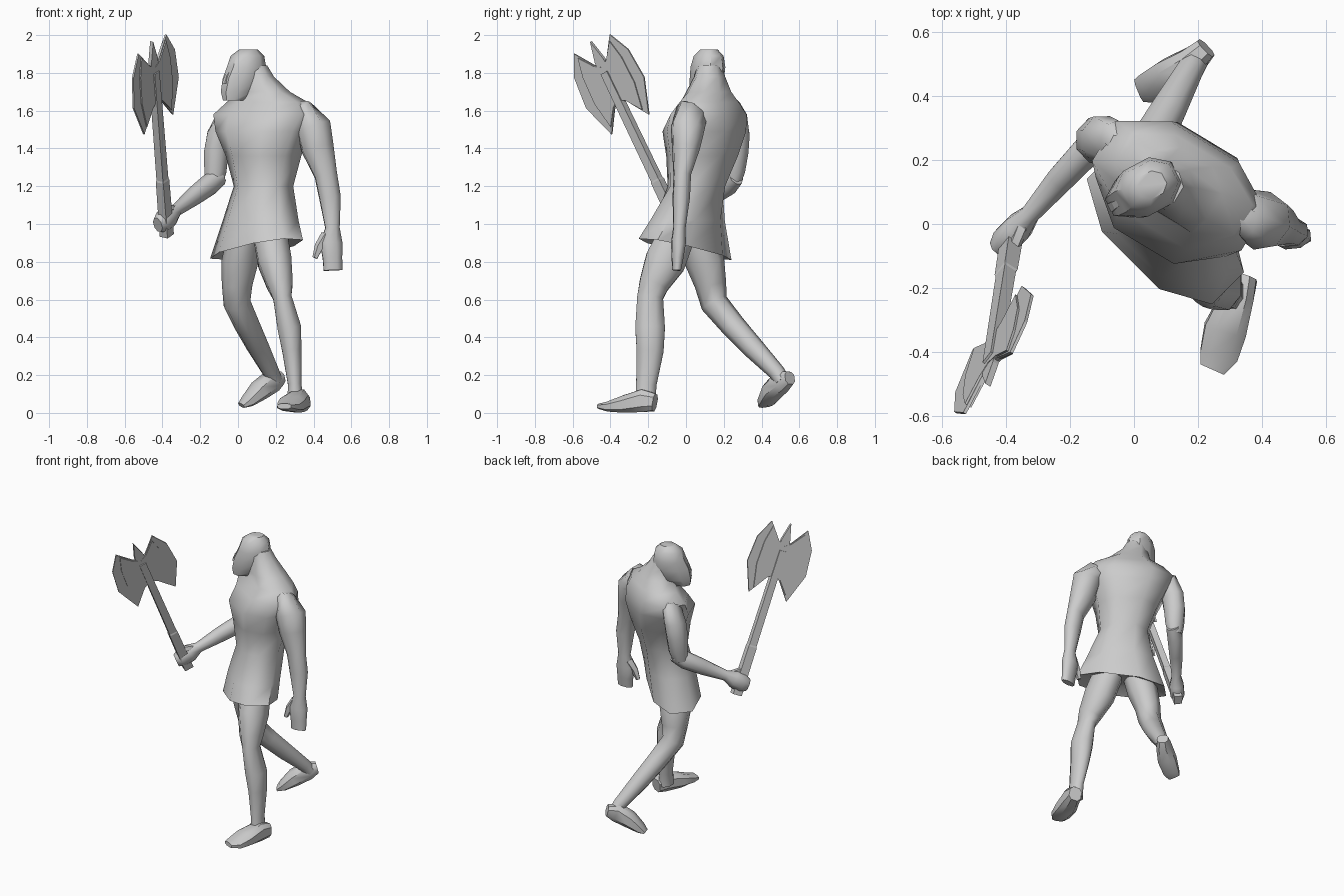
import bpy, bmesh, math
from mathutils import Vector as V


def finish(name, bm, angle=45):
    bmesh.ops.recalc_face_normals(bm, faces=bm.faces)
    me = bpy.data.meshes.new(name)
    bm.to_mesh(me)
    bm.free()
    ob = bpy.data.objects.new(name, me)
    bpy.context.collection.objects.link(ob)
    bpy.ops.object.select_all(action='DESELECT')
    ob.select_set(True)
    bpy.context.view_layer.objects.active = ob
    if angle:
        bpy.ops.object.shade_smooth_by_angle(angle=math.radians(angle))
    return ob


def loft(name, rings, side=None, n=8, up=None, power=1.0, angle=60, shape=None):
    """Skin rings (x, y, z, half width along side, half depth[, side angle])."""
    bm = bmesh.new()
    pts = [V(r[:3]) for r in rings]
    loops = []
    for i, r in enumerate(rings):
        t = up or (pts[min(i + 1, len(pts) - 1)] - pts[max(i - 1, 0)])
        t = V(t).normalized()
        if len(r) > 5:
            u = V((math.cos(math.radians(r[5])), math.sin(math.radians(r[5])), 0))
        else:
            u = V(side)
        u = (u - t * u.dot(t)).normalized()
        v = t.cross(u)
        loop = []
        for k in range(n):
            a = 2 * math.pi * (k + 0.5) / n
            c, s = math.cos(a), math.sin(a)
            c = math.copysign(abs(c) ** power, c) * 1.06
            s = math.copysign(abs(s) ** power, s) * 1.06
            p = pts[i] + u * c * r[3] + v * s * r[4]
            loop.append(bm.verts.new(shape(p) if shape else p))
        loops.append(loop)
    for a, b in zip(loops, loops[1:]):
        for k in range(n):
            bm.faces.new((a[k], a[(k + 1) % n], b[(k + 1) % n], b[k]))
    bm.faces.new(loops[0][::-1])
    bm.faces.new(loops[-1])
    return finish(name, bm, angle)


# slanted hem of the tunic
def hem(p):
    if p.z < .95:
        p.z += .1 * (p.x - .095) - .17 * p.y
    return p


# torso and flared tunic skirt, twisted so the axe shoulder is back
loft("torso_and_tunic", [
    (.095, -.005, .90, .16, .09, -45), (.098, -.005, .865, .28, .155, -45),
    (.12, .008, 1.02, .215, .15, -44), (.135, .055, 1.2, .15, .14, -36),
    (.135, .085, 1.36, .19, .172, -33), (.13, .097, 1.49, .24, .195, -31),
    (.14, .12, 1.58, .275, .16, -31), (.155, .125, 1.645, .22, .12, -31),
    (.14, .12, 1.70, .13, .105, -31), (.105, .125, 1.78, .08, .075, -31),
    (.085, .125, 1.84, .065, .06, -31)],
    up=(0, 0, 1), power=.88, shape=hem)

# head turned toward the axe, with a heavy jaw
face = (.88, .47, 0)
loft("head", [
    (-.02, .08, 1.655, .058, .045), (.01, .098, 1.70, .10, .066),
    (.035, .11, 1.77, .115, .076), (.045, .116, 1.83, .10, .082),
    (.05, .12, 1.89, .085, .07), (.055, .122, 1.925, .045, .04)],
    face, up=(0, 0, 1), power=.9, angle=45)
loft("nose", [(-.062, .058, 1.745, .024, .02), (-.052, .064, 1.785, .02, .016),
              (-.035, .073, 1.82, .01, .01)], face, n=4, up=(0, 0, 1), angle=0)

# hanging arm and hand
loft("hanging_arm", [
    (.27, .06, 1.59, .03, .06), (.35, .03, 1.585, .06, .085),
    (.40, .01, 1.51, .092, .088), (.422, 0, 1.4, .085, .072),
    (.465, -.02, 1.26, .06, .045), (.487, -.025, 1.14, .057, .045),
    (.50, -.035, .98, .038, .032), (.493, -.04, .90, .06, .038),
    (.50, -.045, .82, .052, .03), (.503, -.05, .755, .05, .022)],
    (1, .1, 0), angle=70)
loft("hanging_thumb", [(.47, -.04, .94, .03, .026), (.43, -.05, .88, .024, .022),
                       (.408, -.055, .82, .014, .014)], (1, 0, 0), n=5)

# bent axe arm and fist
loft("axe_upper_arm", [
    (0, .225, 1.56, .05, .06), (-.065, .25, 1.555, .055, .075),
    (-.10, .262, 1.47, .065, .076), (-.115, .262, 1.38, .066, .07),
    (-.12, .258, 1.28, .06, .056), (-.13, .25, 1.215, .048, .04)],
    (1, 0, 0), angle=70)
loft("axe_forearm", [
    (-.095, .265, 1.25, .04, .045), (-.15, .225, 1.21, .048, .055),
    (-.23, .14, 1.15, .043, .048), (-.325, .03, 1.075, .03, .032),
    (-.36, -.01, 1.045, .045, .055), (-.40, -.05, 1.01, .045, .058),
    (-.425, -.075, .995, .03, .04)], (.76, -.64, 0), angle=55)
loft("axe_thumb", [(-.35, -.01, 1.08, .02, .02), (-.37, -.06, 1.085, .02, .02),
                   (-.40, -.07, 1.07, .012, .012)], (0, 0, 1), n=5)

# forward leg and foot
loft("forward_leg", [
    (.17, -.05, .94, .09, .10), (.195, -.11, .8, .09, .11),
    (.222, -.17, .68, .07, .08), (.235, -.19, .61, .05, .07),
    (.272, -.19, .45, .064, .08), (.285, -.19, .33, .052, .073),
    (.30, -.21, .15, .036, .055), (.305, -.215, .06, .045, .055)],
    (1, 0, 0), angle=60)
loft("forward_foot", [
    (.345, -.165, .055, .04, .045), (.325, -.225, .065, .05, .06),
    (.285, -.33, .048, .066, .044), (.265, -.41, .035, .06, .026),
    (.245, -.455, .035, .04, .014)], (.94, .33, 0), power=.75, angle=40)

# trailing leg and lifted heel
loft("trailing_leg", [
    (.03, .06, .93, .08, .09), (.01, .10, .8, .09, .10),
    (-.005, .13, .68, .076, .08), (-.005, .15, .58, .068, .07),
    (.05, .25, .46, .064, .062), (.105, .35, .35, .056, .056),
    (.175, .48, .215, .042, .042), (.19, .51, .17, .042, .04)],
    (.9, -.4, 0), angle=60)
loft("trailing_foot", [
    (.225, .55, .185, .034, .034), (.183, .51, .17, .044, .058),
    (.112, .46, .118, .057, .05), (.05, .428, .062, .05, .03),
    (.018, .418, .04, .038, .013)], (.56, -.83, 0), power=.75, angle=40)

# axe axes: along the shaft and across the blades
C = V((-.44, -.40, 1.75))
U = V((-.07, -.43, .90)).normalized()
L = V((.57, .76, .33))
L = (L - U * L.dot(U)).normalized()
W = L.cross(U)


def plate(name, profile, half):
    bm = bmesh.new()
    a, b = [[bm.verts.new(C + L * l + U * u + W * w) for l, u in profile]
            for w in (-half, half)]
    bm.faces.new(a[::-1])
    bm.faces.new(b)
    for k in range(len(a)):
        j = (k + 1) % len(a)
        bm.faces.new((a[k], a[j], b[j], b[k]))
    return finish(name, bm, 0)


loft("axe_shaft", [tuple(C + U * s) + r for s, r in (
    (-.9, (.04, .034)), (-.58, (.038, .032)), (-.57, (.034, .028)), (.06, (.03, .026)))],
    L, n=4, angle=0)
plate("axe_spike", [(-.035, .05), (.035, .05), (.03, .13), (0, .24), (-.03, .13)], .01)
for tag, m in (("left", -1), ("right", 1)):
    plate("axe_blade_" + tag, [(m * l, u) for l, u in (
        (.0, .09), (.045, .12), (.13, .225), (.195, .11), (.21, -.06),
        (.135, -.247), (.045, -.13), (.0, -.10))], .005)
    plate("axe_cheek_" + tag, [(m * l, u) for l, u in (
        (.0, .09), (.045, .115), (.115, .195), (.14, .09), (.145, -.06),
        (.115, -.21), (.045, -.125), (.0, -.10))], .012)
